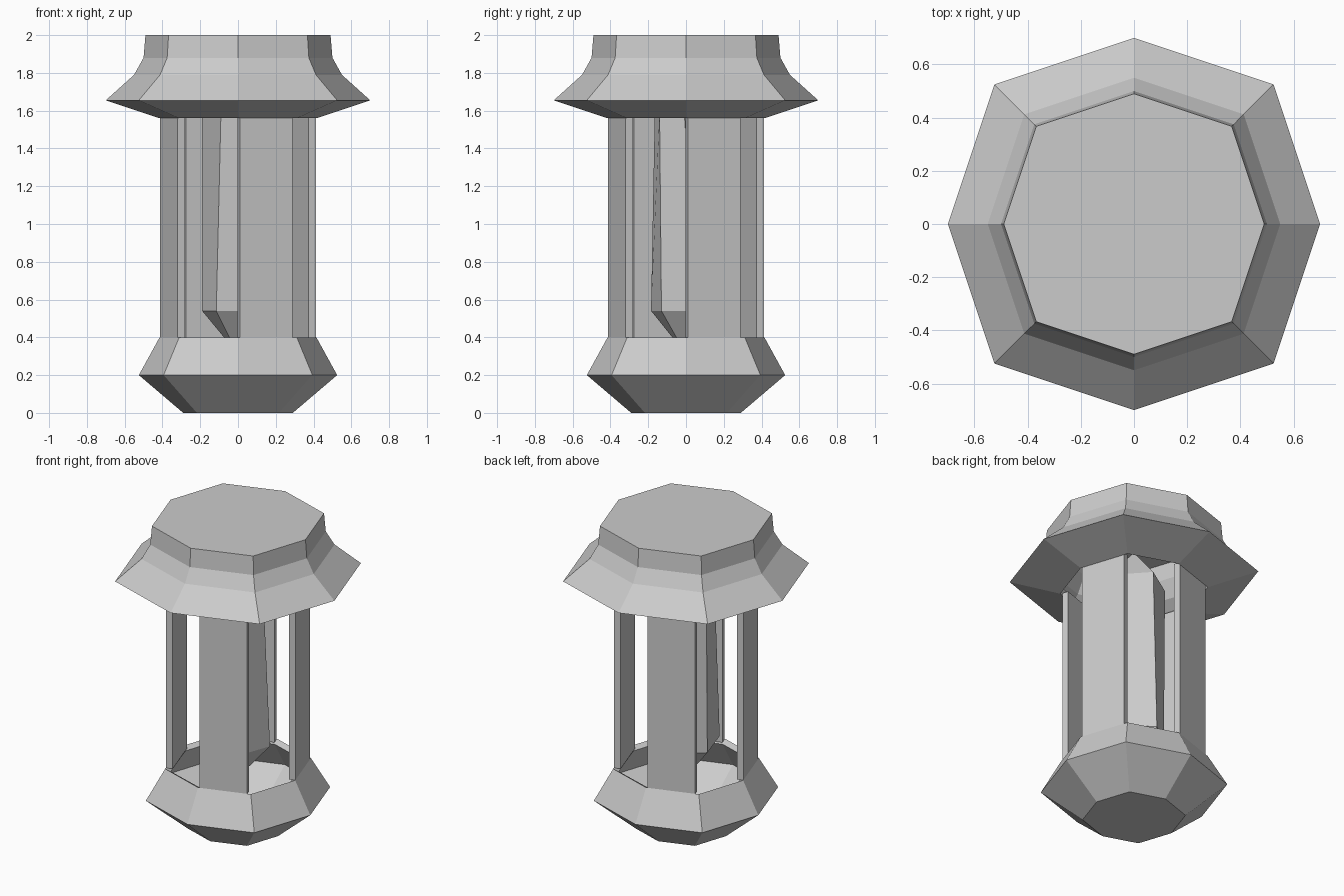
import bpy, math
from mathutils import Vector, Matrix

if "Cube" in bpy.data.objects:
    bpy.data.objects.remove(bpy.data.objects["Cube"])


def make(name, verts, faces):
    me = bpy.data.meshes.new(name)
    me.from_pydata([tuple(v) for v in verts], [], faces)
    me.update()
    ob = bpy.data.objects.new(name, me)
    bpy.context.collection.objects.link(ob)
    return ob


def ring(r, z):
    """Slightly squarish octagon: corner points sit at 0.75 r on the diagonals."""
    out = []
    for i in range(8):
        a = i * math.pi / 4
        d = r if i % 2 == 0 else 0.75 * r * math.sqrt(2)
        out.append((d * math.cos(a), d * math.sin(a), z))
    return out


def bridge(n, rows):
    return [(k * n + i, k * n + (i + 1) % n, (k + 1) * n + (i + 1) % n, (k + 1) * n + i)
            for k in range(rows - 1) for i in range(n)]


def shell(name, profile, cap_bottom):
    """Hollow octagonal shell, closed at one end and open towards the columns."""
    verts = [v for r, z in profile for v in ring(r, z)]
    faces = bridge(8, len(profile))
    last = 8 * (len(profile) - 1)
    faces.append(tuple(range(7, -1, -1)) if cap_bottom else tuple(range(last, last + 8)))
    ob = make(name, verts, faces)
    m = ob.modifiers.new("wall", 'SOLIDIFY')
    m.thickness = 0.04
    m.offset = -1
    return ob


# Base bowl and roof
shell("base", [(0.29, 0), (0.525, 0.2), (0.415, 0.4)], True)
shell("roof", [(0.415, 1.56), (0.7, 1.655), (0.55, 1.79), (0.5, 1.88), (0.49, 2.0)], False)

# Four flat wall panels on alternate sides of the octagon
a, b = Vector((0.01, -0.412, 0)), Vector((0.289, -0.319, 0))
inward = Vector((a.y - b.y, b.x - a.x, 0)).normalized() * 0.04
outline = [a, b, b + inward, a + inward]
for k in range(4):
    rot = Matrix.Rotation(k * math.pi / 2, 3, 'Z')
    verts = [rot @ p + Vector((0, 0, z)) for z in (0.395, 1.575) for p in outline]
    make(f"wall_panel_{k + 1}", verts, bridge(4, 2) + [(3, 2, 1, 0), (4, 5, 6, 7)])

# Irregular five-sided crystal, pointed at both ends
low = [(-0.115, -0.185), (0.12, -0.13), (0.19, 0.06), (-0.01, 0.2), (-0.19, 0.05)]
high = [(-0.09, -0.165), (0.13, -0.14), (0.19, -0.01), (0.01, 0.19), (-0.19, 0.06)]
verts = [(x, y, 0.54) for x, y in low] + [(x, y, 1.6) for x, y in high]
verts += [(0, 0, 0.31), (0, 0, 1.82)]
faces = bridge(5, 2)
for i in range(5):
    j = (i + 1) % 5
    faces += [(j, i, 10), (5 + i, 5 + j, 11)]
make("crystal", verts, faces)
